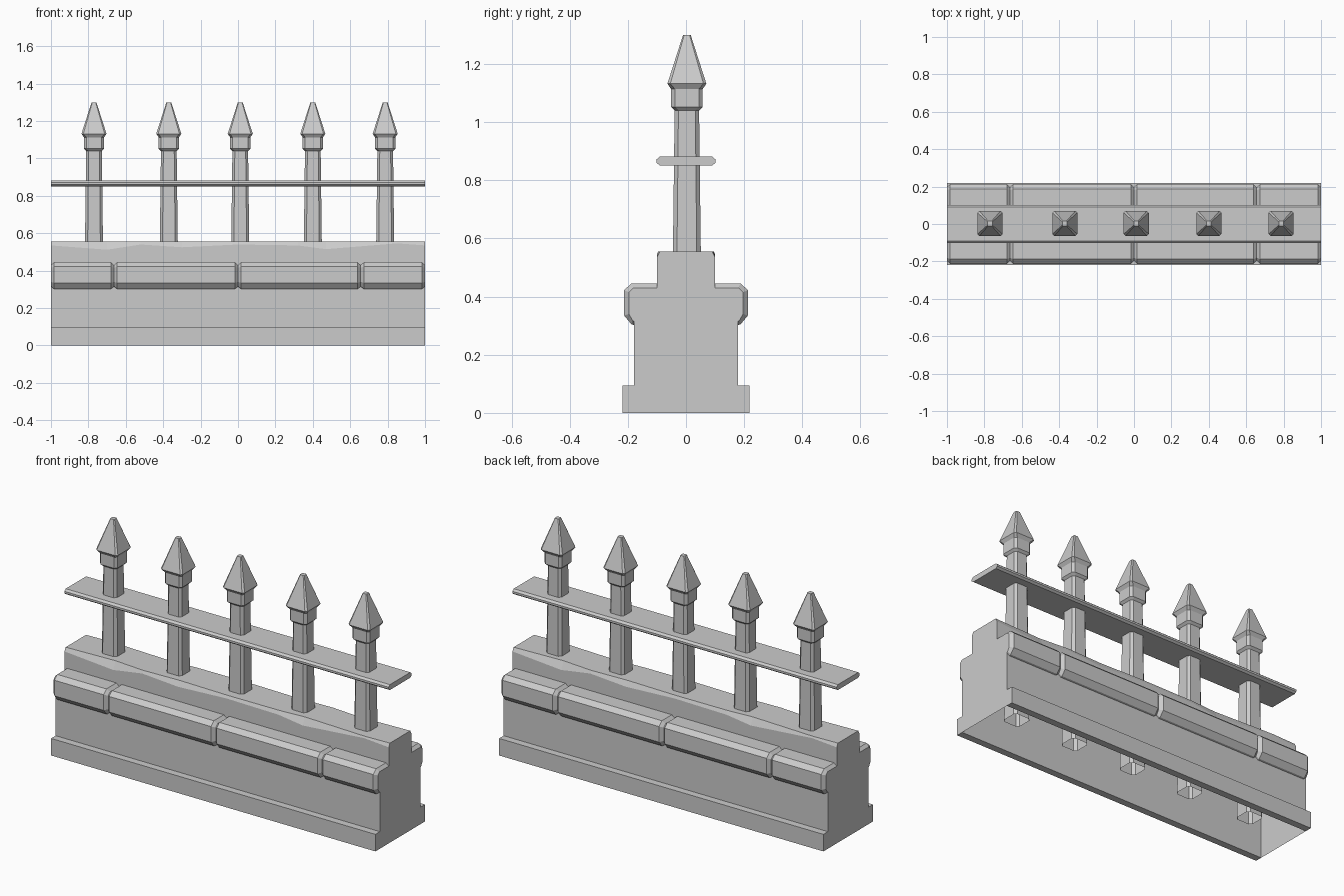
import bpy, bmesh

if "Cube" in bpy.data.objects:
    bpy.data.objects.remove(bpy.data.objects["Cube"])


def loft(name, rings, cap_start=True, cap_end=True):
    """Skin a series of equally sized closed rings."""
    bm = bmesh.new()
    loops = [[bm.verts.new(p) for p in ring] for ring in rings]
    n = len(loops[0])
    for a, b in zip(loops, loops[1:]):
        for i in range(n):
            j = (i + 1) % n
            bm.faces.new((a[i], a[j], b[j], b[i]))
    if cap_start:
        bm.faces.new(loops[0][::-1])
    if cap_end:
        bm.faces.new(loops[-1])
    bmesh.ops.recalc_face_normals(bm, faces=bm.faces)
    me = bpy.data.meshes.new(name)
    bm.to_mesh(me)
    bm.free()
    ob = bpy.data.objects.new(name, me)
    bpy.context.collection.objects.link(ob)
    return ob


def extrude_x(name, profile, x0=-1, x1=1):
    return loft(name, [[(x, y, z) for y, z in profile] for x in (x0, x1)])


def rect(y0, y1, z0, z1):
    return [(y0, z0), (y1, z0), (y1, z1), (y0, z1)]


# Wall body: hollow shell, open underneath
W = 0.178
corners = [(-1, -W), (1, -W), (1, W), (-1, W)]
loft("wall_body", [[(x, y, z) for x, y in corners] for z in (0, 0.42)],
     cap_start=False)

# Plinth strips along both faces
for label, s in (("front", -1), ("back", 1)):
    extrude_x(label + "_plinth", rect(*sorted((s * W, s * 0.218)), 0, 0.095))

# Coping stones with chamfered ends
full = [(-0.10, 0.42), (-0.10, 0.445), (-0.188, 0.445), (-0.213, 0.422),
        (-0.213, 0.335), (-0.188, 0.305), (-W, 0.302), (-W, 0.42)]
ends = [(-0.10, 0.42), (-0.10, 0.43), (-0.18, 0.43), (-0.196, 0.415),
        (-0.196, 0.34), (-0.184, 0.318), (-W, 0.315), (-W, 0.42)]
joints = [-1, -0.663, 0, 0.656, 1]
for label, s in (("front", 1), ("back", -1)):
    for k, (x0, x1) in enumerate(zip(joints, joints[1:])):
        steps = ((x0, ends), (x0 + 0.017, full), (x1 - 0.017, full), (x1, ends))
        loft(f"{label}_coping_{k + 1}",
             [[(x, s * y, z) for y, z in prof] for x, prof in steps])

# Upper course with worn, uneven top edges on both sides
wear = [(-1, 0.535), (-0.70, 0.512), (-0.52, 0.540), (-0.30, 0.525),
        (0, 0.540), (0.32, 0.535), (0.47, 0.515), (0.85, 0.546), (1, 0.535)]


def wear_at(x):
    for (xa, za), (xb, zb) in zip(wear, wear[1:]):
        if x <= xb:
            return za + (zb - za) * (x - xa) / (xb - xa)
    return wear[-1][1]


TOP = 0.555
rings = []
for x in sorted({x for x, _ in wear} | {-x for x, _ in wear}):
    zf, zb = wear_at(x), wear_at(-x)
    rings.append([(x, -0.1, 0.42), (x, 0.1, 0.42), (x, 0.1, zb),
                  (x, 0.1 - 0.5 * (TOP - zb), TOP),
                  (x, -0.1 + 0.5 * (TOP - zf), TOP), (x, -0.1, zf)])
loft("upper_course", rings)

# Flat rail with chamfered edges
extrude_x("rail", [(-0.09, 0.851), (0.09, 0.851), (0.102, 0.860), (0.102, 0.871),
                   (0.09, 0.881), (-0.09, 0.881), (-0.102, 0.871), (-0.102, 0.860)])


# Spear-topped posts: stacked chamfered squares
def chamfered_square(cx, cy, z, r, c):
    q = r - c
    pts = [(-q, -r), (q, -r), (r, -q), (r, q), (q, r), (-q, r), (-r, q), (-r, -q)]
    return [(cx + x, cy + y, z) for x, y in pts]


sections = [(0.07, 0.052, 0.014), (0.55, 0.048, 0.014), (1.04, 0.042, 0.013),
            (1.052, 0.054, 0.013), (1.113, 0.054, 0.013),
            (1.132, 0.067, 0.010), (1.30, 0.013, 0.004)]
for k, x in enumerate((-0.77, -0.37, 0.012, 0.40, 0.787)):
    loft(f"post_{k + 1}",
         [chamfered_square(x, 0.003, *sec) for sec in sections],
         cap_start=False)
